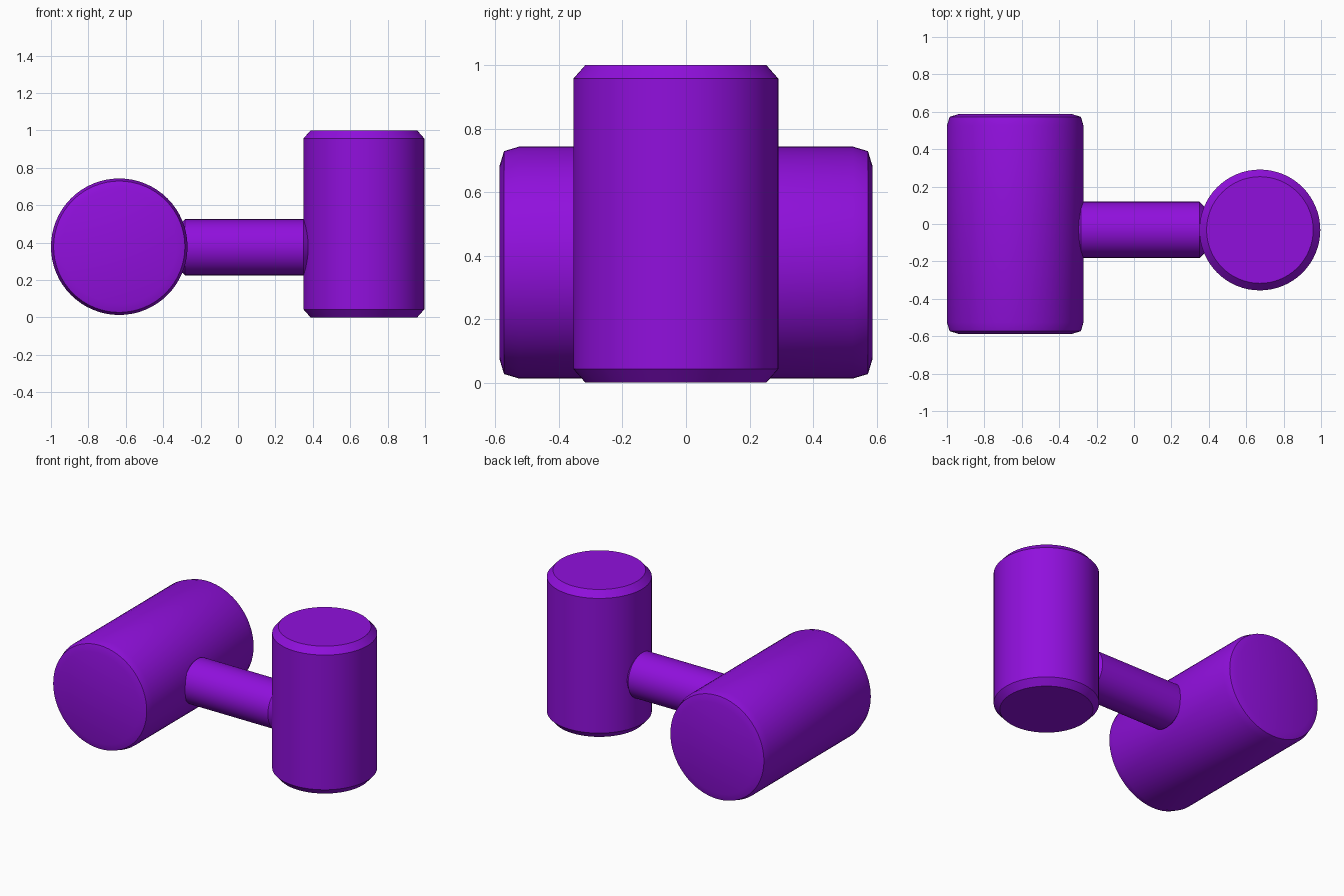
import bpy, bmesh
from math import radians
from mathutils import Matrix

if "Cube" in bpy.data.objects:
    bpy.data.objects.remove(bpy.data.objects["Cube"])

purple = bpy.data.materials.new("purple")
purple.diffuse_color = (0.28, 0.005, 0.72, 1)
purple.use_nodes = True
purple.node_tree.nodes["Principled BSDF"].inputs["Base Color"].default_value = purple.diffuse_color


def lathe(name, profile, loc, axis, segs=64):
    """Closed solid of revolution from (radius, height) rings, laid along an axis."""
    bm = bmesh.new()
    rings = [bmesh.ops.create_circle(bm, segments=segs, radius=r,
                                     matrix=Matrix.Translation((0, 0, h)))["verts"]
             for r, h in profile]
    for a, b in zip(rings, rings[1:]):
        for i in range(segs):
            j = (i + 1) % segs
            bm.faces.new((a[i], a[j], b[j], b[i]))
    bm.faces.new(rings[0])
    bm.faces.new(rings[-1])
    bmesh.ops.recalc_face_normals(bm, faces=bm.faces)
    turn = {"x": Matrix.Rotation(radians(90), 4, "Y"),
            "y": Matrix.Rotation(radians(-90), 4, "X"),
            "z": Matrix.Identity(4)}[axis]
    bm.transform(Matrix.Translation(loc) @ turn)
    mesh = bpy.data.meshes.new(name)
    bm.to_mesh(mesh)
    bm.free()
    mesh.materials.append(purple)
    obj = bpy.data.objects.new(name, mesh)
    bpy.context.collection.objects.link(obj)
    bpy.ops.object.select_all(action="DESELECT")
    obj.select_set(True)
    bpy.context.view_layer.objects.active = obj
    bpy.ops.object.shade_smooth_by_angle(angle=radians(30))


def mirrored(half):
    """Mirror the upper half of a profile to the other end."""
    return [(r, -h) for r, h in reversed(half)] + half


# upright cylinder with chamfered rims
lathe("upright_cylinder", mirrored([(0.323, 0.457), (0.285, 0.5)]),
      (0.673, -0.032, 0.5), "z")

# lying cylinder with two-step rounded rims
lathe("lying_cylinder", mirrored([(0.365, 0.526), (0.351, 0.573), (0.305, 0.587)]),
      (-0.635, 0, 0.378), "y")

# connecting rod, ends buried in both cylinders
lathe("connecting_rod", mirrored([(0.15, 0.317), (0.12, 0.347)]),
      (0.034, -0.031, 0.375), "x")
